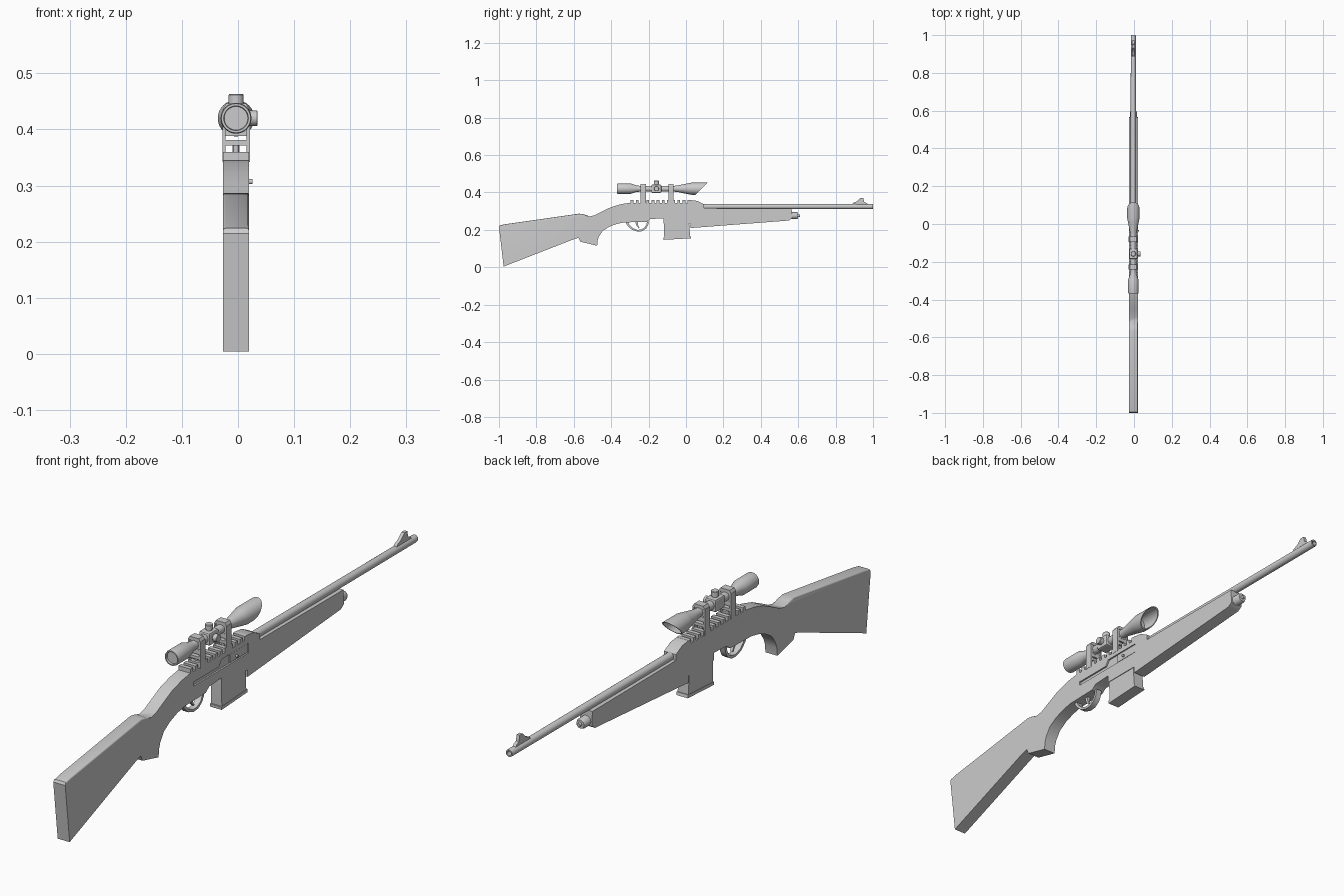
import bpy, bmesh, math
from mathutils import Matrix, Vector

if "Cube" in bpy.data.objects:
    bpy.data.objects.remove(bpy.data.objects["Cube"])

CX = -0.0035          # centre line of the rifle
SZ = 0.42             # scope axis height
grey = bpy.data.materials.new("mid grey")
grey.diffuse_color = (0.6, 0.6, 0.6, 1)
grey.use_nodes = True
grey.node_tree.nodes["Principled BSDF"].inputs["Base Color"].default_value = grey.diffuse_color


def finish(name, bm, smooth=False):
    bmesh.ops.recalc_face_normals(bm, faces=bm.faces)
    me = bpy.data.meshes.new(name)
    bm.to_mesh(me)
    bm.free()
    me.materials.append(grey)
    ob = bpy.data.objects.new(name, me)
    bpy.context.collection.objects.link(ob)
    if smooth:
        bpy.ops.object.select_all(action='DESELECT')
        ob.select_set(True)
        bpy.context.view_layer.objects.active = ob
        bpy.ops.object.shade_smooth_by_angle(angle=math.radians(35))
    return ob


def slab_mesh(pts, half, cx=CX):
    """Side profile (y, z) extruded across x."""
    bm = bmesh.new()
    f = bm.faces.new([bm.verts.new((cx - half, y, z)) for y, z in pts])
    r = bmesh.ops.extrude_face_region(bm, geom=[f])
    vs = [g for g in r['geom'] if isinstance(g, bmesh.types.BMVert)]
    bmesh.ops.translate(bm, verts=vs, vec=(2 * half, 0, 0))
    bmesh.ops.recalc_face_normals(bm, faces=bm.faces)
    return bm


def slab(name, pts, half, cx=CX, smooth=False):
    return finish(name, slab_mesh(pts, half, cx), smooth)


def box(name, x0, x1, y0, y1, z0, z1):
    return slab(name, [(y0, z0), (y1, z0), (y1, z1), (y0, z1)], (x1 - x0) / 2, (x0 + x1) / 2)


def lathe(name, prof, z, axis='y', cx=CX, cy=0, seg=32, slant_from=None):
    """Revolve (position, radius) pairs about an axis through (cx, cy, z)."""
    bm = bmesh.new()
    rings = []
    for p, r in prof:
        ring = []
        for i in range(seg):
            a = 2 * math.pi * i / seg
            u, v = r * math.cos(a), r * math.sin(a)
            if axis == 'y':
                s = v if slant_from is not None and p > slant_from else 0
                co = (cx + u, cy + p + s, z + v)
            elif axis == 'x':
                co = (cx + p, cy + u, z + v)
            else:
                co = (cx + u, cy + v, z + p)
            ring.append(bm.verts.new(co))
        rings.append(ring)
    for a, b in zip(rings, rings[1:]):
        for i in range(seg):
            j = (i + 1) % seg
            bm.faces.new((a[i], a[j], b[j], b[i]))
    bm.faces.new(rings[0])
    bm.faces.new(rings[-1])
    return finish(name, bm, True)


# Stock, grip, receiver and fore-end in one side profile
body = [(-1.0, .215), (-.995, .224), (-.97, .23), (-.57, .287), (-.545, .283), (-.515, .272),
        (-.49, .278), (-.45, .298), (-.40, .322), (-.345, .338), (-.30, .345), (.02, .345),
        (.02, .36), (.06, .355), (.095, .337), (.095, .316), (.565, .314), (.567, .262), (.55, .25),
        (.025, .21), (.025, .235), (-.12, .235), (-.12, .262), (-.19, .258), (-.21, .243),
        (-.33, .24), (-.37, .232), (-.41, .217), (-.445, .195), (-.465, .165), (-.472, .145),
        (-.475, .115), (-.565, .137), (-.575, .158), (-.60, .15), (-.975, .004)]
bm = slab_mesh(body, .0235)
edges = [e for e in bm.edges if abs(e.verts[0].co.x - e.verts[1].co.x) < 1e-6
         and sum(f.normal.z for f in e.link_faces) > .5
         and max(v.co.y for v in e.verts) < -.5]
bmesh.ops.bevel(bm, geom=edges, offset=.005, segments=3, profile=.5, affect='EDGES')
stock = finish("stock_and_receiver", bm, True)

# Bolt track and ejection port recessed into the right side
cutter = slab("port_cutter", [(-.28, .293), (.03, .293), (.03, .328), (-.12, .328),
                              (-.135, .307), (-.28, .307)], .006, .02)
cutter.hide_render = True
cutter.hide_viewport = True
mod = stock.modifiers.new("port", 'BOOLEAN')
mod.operation = 'DIFFERENCE'
mod.solver = 'EXACT'
mod.object = cutter
box("bolt_carrier", .008, .018, -.07, .027, .296, .326)
lathe("bolt_handle", [(-.012, .0045), (.008, .0045)], .307, 'x', .0175, -.035, 12)

# Rail teeth
bm = bmesh.new()
for i in range(12):
    y = -.295 + i * .0277
    bmesh.ops.create_cube(bm, size=1, matrix=Matrix.Translation((CX, y + .007, .350))
                          @ Matrix.Diagonal(Vector((.047, .015, .02, 1))))
finish("rail_teeth", bm)

# Magazine with floor plate
slab("magazine", [(-.118, .25), (-.116, .155), (.022, .163), (.016, .25)], .021)
slab("magazine_floor", [(-.12, .158), (-.119, .147), (.027, .155), (.025, .166)], .0225)

# Trigger guard and trigger
outer = [(-.325, .243), (-.312, .222), (-.29, .201), (-.26, .191), (-.235, .193),
         (-.213, .207), (-.203, .225), (-.198, .246)]
inner = [(-.208, .246), (-.212, .228), (-.221, .213), (-.239, .202), (-.26, .2),
         (-.284, .209), (-.303, .227), (-.311, .243)]
slab("trigger_guard", outer + inner, .011, smooth=True)
slab("trigger", [(-.272, .245), (-.266, .225), (-.252, .208), (-.248, .21), (-.257, .227),
                 (-.256, .245)], .005)

# Barrel with bored muzzle, and fore-end cap with stud
lathe("barrel", [(.05, .0145), (.993, .0135), (1.0, .0125), (1.0, .008), (.96, .008)], .325, seg=24)
lathe("fore_end_cap", [(.55, .0185), (.592, .0185), (.6, .015), (.6, .007), (.61, .006)], .276, seg=24)

# Front sight
slab("front_sight_ramp", [(.885, .334), (.975, .334), (.965, .344), (.953, .35), (.948, .371),
                          (.932, .371), (.912, .352), (.893, .344)], .006)

# Scope: eyepiece, tube and hollow slanted objective
lathe("scope_eyepiece", [(-.362, .021), (-.369, .022), (-.369, .026), (-.362, .0275), (-.295, .0275),
                         (-.262, .0165), (-.25, .0165)], SZ)
lathe("scope_tube", [(-.27, .0155), (-.03, .0155)], SZ)
lathe("scope_objective", [(-.06, .0165), (-.045, .0175), (.01, .0285), (.03, .0325), (.083, .0325),
                          (.083, .029), (.022, .028)], SZ, slant_from=.08)

# Turret block and adjustment knobs
block = box("scope_turret_block", CX - .021, CX + .021, -.185, -.132, SZ - .022, SZ + .022)
bev = block.modifiers.new("round", 'BEVEL')
bev.width = .005
bev.segments = 2
lathe("elevation_knob", [(.018, .0105), (.026, .0105), (.026, .0135), (.041, .0135), (.043, .012)],
      SZ, 'z', CX, -.158, 24)
lathe("windage_knob", [(.018, .0105), (.024, .0105), (.024, .0135), (.037, .0135), (.0385, .012)],
      SZ, 'x', CX, -.158, 24)

# Scope mounts: square arch, cross bar and pin
for n, y in (("rear", -.228), ("front", -.08)):
    a, b = y - .014, y + .014
    for side, s in (("left", -1), ("right", 1)):
        x = CX + s * .0215
        box(f"{n}_mount_{side}_leg", x - .003, x + .003, a, b, .342, .436)
    slab_pts = [(-.0245, .434), (-.018, .446), (.018, .446), (.0245, .434)]
    bm = bmesh.new()
    f = bm.faces.new([bm.verts.new((CX + u, a, z)) for u, z in slab_pts])
    r = bmesh.ops.extrude_face_region(bm, geom=[f])
    bmesh.ops.translate(bm, vec=(0, b - a, 0),
                        verts=[g for g in r['geom'] if isinstance(g, bmesh.types.BMVert)])
    finish(f"{n}_mount_top", bm)
    lathe(f"{n}_mount_ring", [(a + .002, .0205), (b - .002, .0205)], SZ)
    box(f"{n}_mount_bar", CX - .0235, CX + .0235, a, b, .371, .381)
    box(f"{n}_mount_saddle", CX - .0225, CX + .0225, a + .003, b - .003, .388, .404)
    lathe(f"{n}_mount_pin", [(.34, .005), (.375, .005)], 0, 'z', CX, y, 12)
